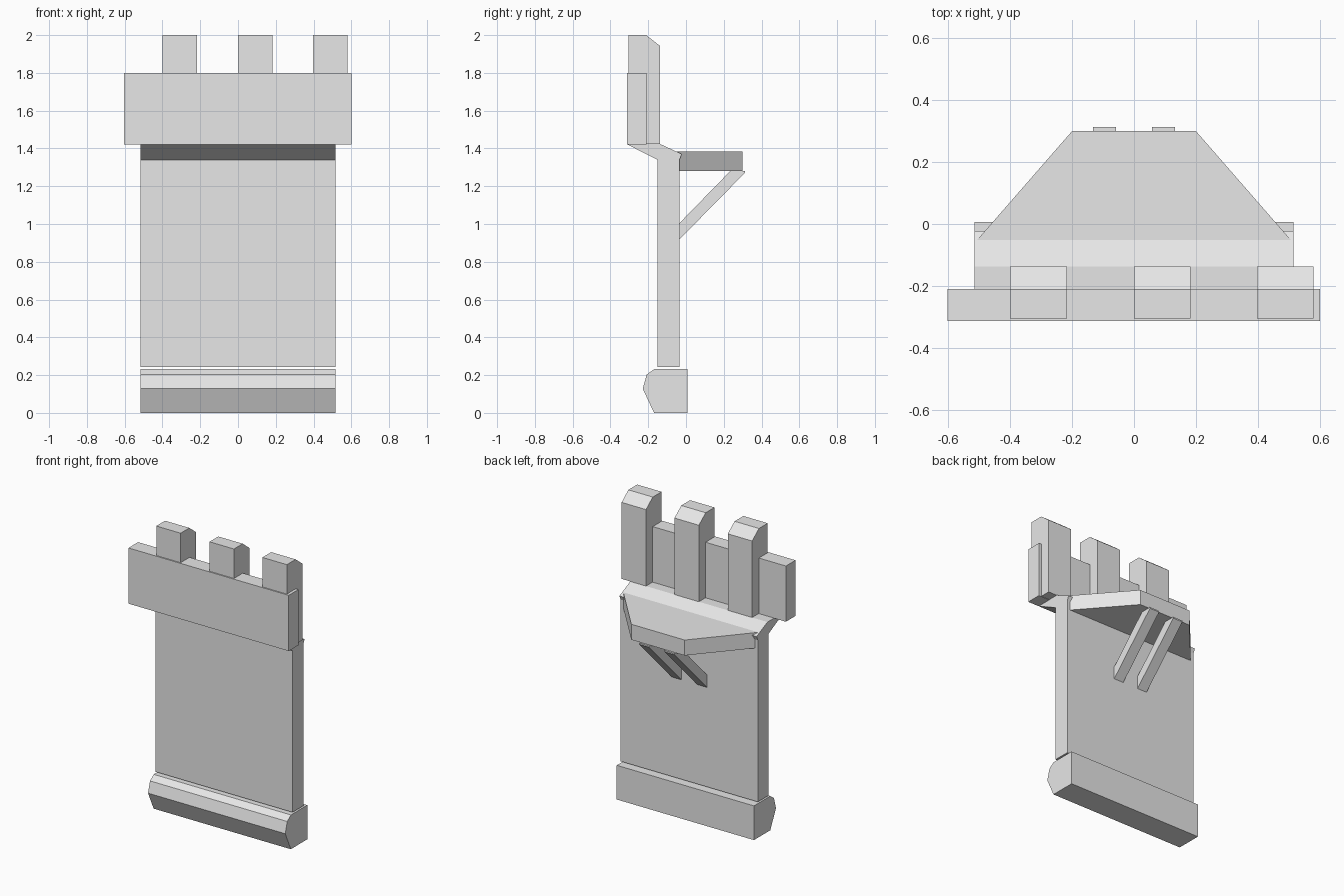
import bpy
import bmesh
from mathutils import Vector

if "Cube" in bpy.data.objects:
    bpy.data.objects.remove(bpy.data.objects["Cube"])

stone = bpy.data.materials.new("light_grey_stone")
stone.use_nodes = True
GREY = (0.8, 0.8, 0.8, 1)
stone.diffuse_color = GREY
stone.node_tree.nodes["Principled BSDF"].inputs["Base Color"].default_value = GREY


def prism(name, outline, low, high, axis="x"):
    """Extrude an outline: (y, z) points along x, or (x, y) points along z."""
    bm = bmesh.new()
    place = (lambda a, b: (low, a, b)) if axis == "x" else (lambda a, b: (a, b, low))
    face = bm.faces.new([bm.verts.new(place(a, b)) for a, b in outline])
    offset = Vector((high - low, 0, 0) if axis == "x" else (0, 0, high - low))
    out = bmesh.ops.extrude_face_region(bm, geom=[face])
    moved = [v for v in out["geom"] if isinstance(v, bmesh.types.BMVert)]
    bmesh.ops.translate(bm, verts=moved, vec=offset)
    bmesh.ops.recalc_face_normals(bm, faces=bm.faces)
    mesh = bpy.data.meshes.new(name)
    bm.to_mesh(mesh)
    bm.free()
    mesh.materials.append(stone)
    obj = bpy.data.objects.new(name, mesh)
    bpy.context.collection.objects.link(obj)
    return obj


HALF = 0.515

# Plinth with a bevelled front
prism("plinth", [(-0.169, 0), (-0.229, 0.128), (-0.208, 0.203), (-0.168, 0.232),
                 (0.007, 0.232), (0.007, 0)], -HALF, HALF)

# Wall slab leaning forward into a corbel at the top
prism("wall", [(-0.15, 0.243), (-0.15, 1.34), (-0.313, 1.422), (-0.138, 1.424),
               (-0.022, 1.37), (-0.035, 1.34), (-0.035, 0.243)], -HALF, HALF)

# Parapet
prism("parapet", [(-0.313, 1.422), (-0.313, 1.8), (-0.21, 1.8), (-0.21, 1.422)],
      -0.603, 0.6)

# Merlons, chamfered along the back of the top
for name, x in (("right", -0.4), ("middle", 0), ("left", 0.397)):
    prism(name + "_merlon", [(-0.305, 1.424), (-0.305, 2), (-0.211, 2),
                             (-0.138, 1.943), (-0.138, 1.424)], x, x + 0.183)

# Tapered walkway behind the wall
prism("walkway", [(-0.507, -0.052), (0.507, -0.052), (0.2, 0.3), (-0.2, 0.3)],
      1.28, 1.385, "z")

# Diagonal braces below the walkway
for name, x in (("right", -0.132), ("left", 0.058)):
    prism(name + "_brace", [(-0.036, 0.917), (0.313, 1.272), (0.313, 1.281),
                            (0.235, 1.281), (-0.036, 1.003)], x, x + 0.074)
